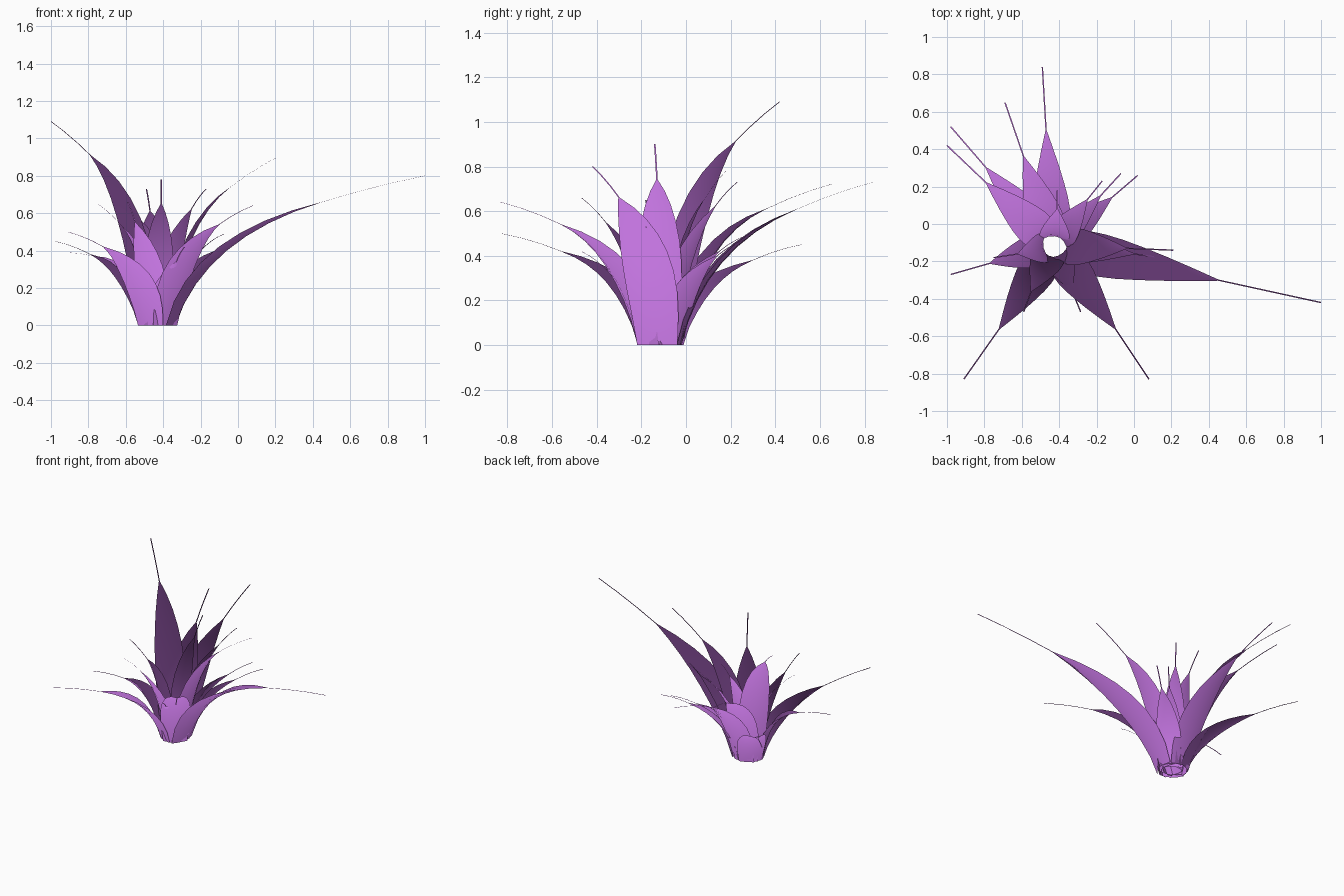
import bpy
import bmesh
from mathutils import Vector

cube = bpy.data.objects.get("Cube")
if cube:
    bpy.data.objects.remove(cube)

purple = bpy.data.materials.new("leaf_purple")
purple.use_nodes = True
colour = (0.53, 0.17, 0.72, 1)
purple.diffuse_color = colour
purple.node_tree.nodes["Principled BSDF"].inputs["Base Color"].default_value = colour

CENTRE = Vector((-0.43, -0.115, 0))
UP = Vector((0, 0, 1))
BLADE_STEPS, TIP_STEPS = 8, 3
ACROSS = (-1, -0.5, 0, 0.5, 1)
WIDTHS = (0.16, 0.185, 0.2, 0.2, 0.185, 0.155, 0.115, 0.065, 0.008)


def bezier(a, b, c, t):
    return a * (1 - t) ** 2 + b * 2 * t * (1 - t) + c * t * t


def leaf(name, end, tip, scale=1.0, radius=0.095):
    """A cupped blade that arches out to `end`, then a hair-thin tip to `tip`."""
    end, tip = Vector(end), Vector(tip)
    flat = Vector((end.x - CENTRE.x, end.y - CENTRE.y, 0))
    out = flat.normalized()
    side = Vector((-out.y, out.x, 0))
    base = CENTRE + out * radius

    # Centre line: steep at the base, flattening towards the tip
    reach = flat.length - radius
    run = (tip - end).to_2d().length
    slope = 1.2 * (tip.z - end.z) / max(run, 0.01)
    bend = base + out * reach * 0.2
    bend.z = max(end.z * 0.5, end.z - slope * reach * 0.8)
    path = [bezier(base, bend, end, i / BLADE_STEPS) for i in range(BLADE_STEPS + 1)]
    middle = (end + tip) / 2 + UP * 0.015
    path += [bezier(end, middle, tip, i / TIP_STEPS) for i in range(1, TIP_STEPS + 1)]

    # Sweep the cupped cross-section along the line
    bm = bmesh.new()
    rows, normals = [], []
    for i, p in enumerate(path):
        along = path[min(i + 1, len(path) - 1)] - path[max(i - 1, 0)]
        normal = side.cross(along).normalized()
        half = WIDTHS[i] * scale / 2 if i < BLADE_STEPS else 0.0035
        grown = min(i / BLADE_STEPS, 1)
        cup = 0.35 - 0.15 * grown
        row = []
        for x in ACROSS:
            v = p + side * half * x - normal * half * cup * x * x
            v.z = max(v.z, 0) if i else 0
            row.append(bm.verts.new(v))
            # Foliage normals: spread out and up from the heart of the plant
            spread = out + UP * (0.15 + 0.65 * grown) + side * x * 0.15
            normals.append(spread.normalized())
        rows.append(row)
    for low, high in zip(rows, rows[1:]):
        for j in range(len(ACROSS) - 1):
            face = bm.faces.new((low[j], low[j + 1], high[j + 1], high[j]))
            face.smooth = True
    mesh = bpy.data.meshes.new(name)
    bm.to_mesh(mesh)
    bm.free()
    mesh.normals_split_custom_set_from_vertices(normals)
    mesh.materials.append(purple)
    bpy.context.collection.objects.link(bpy.data.objects.new(name, mesh))


# Outer leaves
leaf("long_left_leaf", (0.45, -0.30, 0.66), (1.0, -0.42, 0.80), 1.15)
leaf("front_left_leaf", (-0.10, -0.56, 0.54), (0.08, -0.83, 0.64))
leaf("front_right_leaf", (-0.72, -0.56, 0.42), (-0.91, -0.83, 0.50))
leaf("low_right_leaf", (-0.77, -0.21, 0.37), (-0.98, -0.27, 0.39), 0.85)
leaf("tall_back_right_leaf", (-0.79, 0.22, 0.91), (-1.0, 0.42, 1.09))
leaf("low_back_right_leaf", (-0.79, 0.30, 0.38), (-0.98, 0.52, 0.45), 0.95)
leaf("back_right_leaf", (-0.59, 0.36, 0.61), (-0.69, 0.65, 0.72))
leaf("back_leaf", (-0.47, 0.50, 0.61), (-0.49, 0.84, 0.73))
leaf("low_back_left_leaf", (-0.12, 0.14, 0.40), (0.02, 0.26, 0.47), 0.8)

# Inner leaves
leaf("tall_left_leaf", (-0.04, -0.13, 0.74), (0.21, -0.14, 0.90), 1.0, 0.07)
leaf("short_left_leaf", (0.0, -0.16, 0.46), (0.14, -0.18, 0.53), 0.8, 0.07)
leaf("inner_back_left_leaf", (-0.25, 0.13, 0.62), (-0.17, 0.23, 0.73), 0.8, 0.055)
leaf("small_back_left_leaf", (-0.18, 0.15, 0.42), (-0.07, 0.27, 0.49), 0.7, 0.06)
leaf("inner_back_leaf", (-0.41, 0.08, 0.65), (-0.41, 0.18, 0.78), 0.8, 0.05)
leaf("inner_right_leaf", (-0.62, -0.16, 0.53), (-0.75, -0.18, 0.65), 0.8, 0.055)
leaf("inner_front_leaf", (-0.55, -0.36, 0.55), (-0.59, -0.47, 0.66), 0.9, 0.06)
leaf("small_front_leaf", (-0.33, -0.36, 0.34), (-0.285, -0.47, 0.42), 0.8, 0.06)
